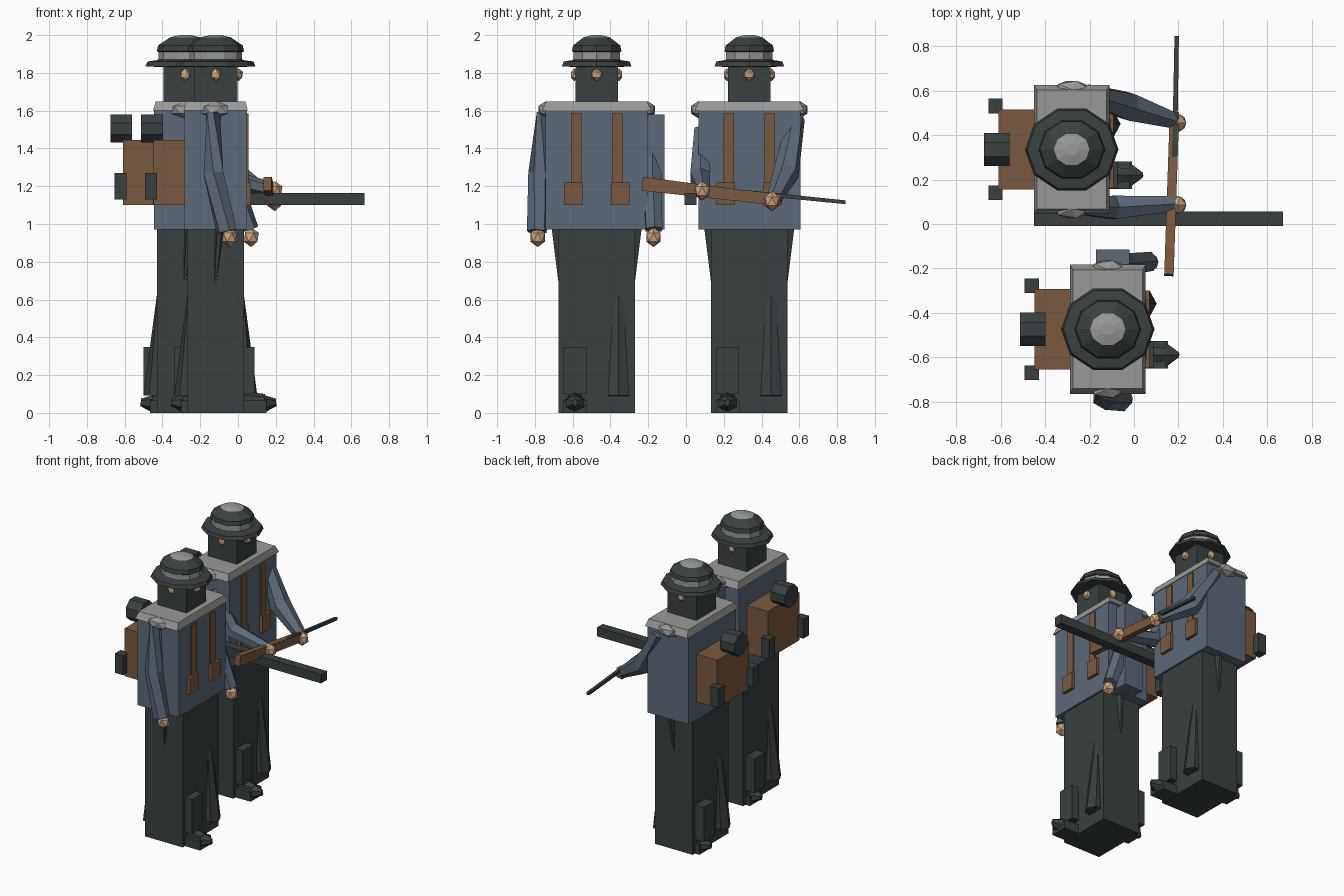
import bpy, bmesh, math
from mathutils import Vector, Matrix

cube = bpy.data.objects.get("Cube")
if cube:
    bpy.data.objects.remove(cube, do_unlink=True)


def material(name, rgb):
    lin = [((c / 255 + 0.055) / 1.055) ** 2.4 for c in rgb] + [1]
    m = bpy.data.materials.new(name)
    m.use_nodes = True
    m.diffuse_color = lin
    m.node_tree.nodes["Principled BSDF"].inputs["Base Color"].default_value = lin
    return m


BLUE = material("blue_grey_cloth", (93, 106, 120))
DARK = material("dark_green_grey", (57, 65, 64))
BROWN = material("brown_leather", (122, 90, 63))
GREY = material("light_grey", (153, 153, 151))
SKIN = material("skin", (205, 165, 126))


def finish(name, bm, *mats):
    bmesh.ops.recalc_face_normals(bm, faces=bm.faces)
    me = bpy.data.meshes.new(name)
    bm.to_mesh(me)
    bm.free()
    for m in mats:
        me.materials.append(m)
    ob = bpy.data.objects.new(name, me)
    bpy.context.collection.objects.link(ob)
    return ob


def box(name, x, y, z, mat, top=1.0):
    """Box from three (min, max) ranges; top scales the upper face."""
    bm = bmesh.new()
    bmesh.ops.create_cube(bm, size=1)
    for v in bm.verts:
        k = top if v.co.z > 0 else 1
        v.co = [(a + b) / 2 + c * s * (b - a) for (a, b), c, s in zip((x, y, z), v.co, (k, k, 1))]
    return finish(name, bm, mat)


def blob(name, loc, size, mat):
    bm = bmesh.new()
    bmesh.ops.create_icosphere(bm, subdivisions=1, radius=1,
                               matrix=Matrix.Translation(loc) @ Matrix.Diagonal((*size, 1)))
    return finish(name, bm, mat)


def tube(name, points, radii, mat, sides=6):
    """Faceted tube through the points; each radius is (across, upward)."""
    bm = bmesh.new()
    pts = [Vector(p) for p in points]
    rings = []
    for i, (p, (rx, ry)) in enumerate(zip(pts, radii)):
        d = pts[min(i + 1, len(pts) - 1)] - pts[max(i - 1, 0)]
        q = d.to_track_quat('Z', 'Y')
        ring = []
        for k in range(sides):
            a = math.tau * (k + 0.5) / sides
            ring.append(bm.verts.new(p + q @ Vector((rx * math.cos(a), ry * math.sin(a), 0))))
        rings.append(ring)
    for a, b in zip(rings, rings[1:]):
        for k in range(sides):
            n = (k + 1) % sides
            bm.faces.new((a[k], a[n], b[n], b[k]))
    bm.faces.new(rings[0])
    bm.faces.new(rings[-1])
    return finish(name, bm, mat)


def helmet(name, cx, cy, sides=10):
    # Brim, recessed band, dome and pale crown, all turned from one profile
    profile = [(.12, 1.83), (.21, 1.835), (.2, 1.86), (.15, 1.867), (.14, 1.872),
               (.14, 1.91), (.15, 1.915), (.143, 1.945), (.08, 1.988), (.03, 2.0)]
    bm = bmesh.new()
    rings = [[bm.verts.new((cx + r * math.cos(math.tau * k / sides),
                            cy + .92 * r * math.sin(math.tau * k / sides), z))
              for k in range(sides)] for r, z in profile]
    band = []
    for i, (a, b) in enumerate(zip(rings, rings[1:])):
        for k in range(sides):
            n = (k + 1) % sides
            f = bm.faces.new((a[k], a[n], b[n], b[k]))
            f.material_index = 1 if i == 8 else 0
            if i == 4:
                band.append(f)
    bm.faces.new(rings[-1]).material_index = 1
    bm.faces.new(rings[0])
    bmesh.ops.inset_individual(bm, faces=band, thickness=.006)
    for f in band:
        f.material_index = 1
    return finish(name, bm, DARK, GREY)


def foot(name, cx, cy, tip):
    # Boot with a pointed toe, low ridge and shin piece
    s = 1 if tip > 0 else -1
    root = cx + .12 * s
    end = cx + tip
    box(name + "_sole", sorted((root, end - .05 * s)), (cy - .062, cy + .062), (0, .065), DARK)
    tube(name + "_toe", [(end - .06 * s, cy, .05), (end, cy, .055)],
         [(.062, .045), (.012, .02)], DARK)
    tube(name + "_ridge", [(root, cy, .07), (end - .06 * s, cy, .07)],
         [(.045, .05), (.035, .03)], DARK)
    box(name + "_shin", (cx + .175 * s - .045, cx + .175 * s + .03),
        (cy - .06, cy + .06), (.1, .35), DARK)


def soldier(tag, cx, cy):
    # Trousers and tunic
    box(tag + "_trousers", (cx - .15, cx + .15), (cy - .203, cy + .203), (0, .98), DARK)
    box(tag + "_tunic", (cx - .165, cx + .165), (cy - .27, cy + .27), (.97, 1.61), BLUE)
    box(tag + "_shoulder_cape", (cx - .17, cx + .17), (cy - .29, cy + .29), (1.6, 1.648), GREY, .92)

    # Head, ears, nose and helmet
    box(tag + "_head", (cx - .115, cx + .115), (cy - .112, cy + .112), (1.64, 1.85), DARK)
    blob(tag + "_nose", (cx + .122, cy, 1.79), (.025, .032, .034), SKIN)
    helmet(tag + "_helmet", cx, cy)

    for s, side in ((1, "left"), (-1, "right")):
        blob(f"{tag}_{side}_ear", (cx, cy + s * .118, 1.79), (.028, .02, .034), SKIN)
        blob(f"{tag}_{side}_epaulette", (cx, cy + s * .27, 1.605), (.085, .045, .045), GREY)
        # Chest straps and belt pouches
        y = cy + s * .108
        box(f"{tag}_{side}_strap", (cx + .16, cx + .174), (y - .028, y + .028), (1.2, 1.585), BROWN)
        y = cy + s * .125
        box(f"{tag}_{side}_pouch", (cx + .16, cx + .187), (y - .049, y + .049), (1.1, 1.22), BROWN)
        y = cy + s * .195
        box(f"{tag}_{side}_flask", (cx - .375, cx - .31), (y - .033, y + .033), (1.13, 1.27), DARK)
        # Trouser folds that flare out at front and back
        tube(f"{tag}_{side}_trouser_fold", [(cx + s * .14, cy + s * .115, .62),
             (cx + s * .16, cy + s * .115, .09)], [(.03, .01), (.065, .06)], DARK)
        tube(f"{tag}_{side}_hip_fold", [(cx + .02, cy + s * .195, .98),
             (cx, cy + s * .195, .7)], [(.05, .025), (.01, .01)], DARK)

    # Backpack and round bedroll
    box(tag + "_backpack", (cx - .33, cx - .16), (cy - .18, cy + .18), (1.1, 1.445), BROWN)
    tube(tag + "_bedroll", [(cx - .395, cy, 1.505), (cx - .28, cy, 1.505)],
         [(.081, .081)] * 2, DARK, 8)

    # Striding feet
    foot(tag + "_front_foot", cx, cy - .115, .32)
    foot(tag + "_back_foot", cx, cy + .115, -.235)


def arm(name, points, widths, hand):
    tube(name + "_sleeve", points, [(w, w) for w in widths], BLUE)
    blob(name + "_hand", hand, (.045, .045, .052), SKIN)


soldier("rear_soldier", -.28, .335)
soldier("near_soldier", -.118, -.473)

# Hanging arms of the near soldier
arm("near_right_arm", [(-.13, -.75, 1.59), (-.13, -.775, 1.27), (-.06, -.79, .96)],
    (.04, .06, .055), (-.045, -.785, .93))
box("near_left_upper_sleeve", (-.17, -.02), (-.21, -.115), (.97, 1.58), BLUE)
arm("near_left_arm", [(-.1, -.18, 1.5), (-.04, -.18, 1.25), (.06, -.17, .97)],
    (.045, .055, .05), (.07, -.172, .93))

# Bent arms of the rear soldier
arm("rear_left_arm", [(-.2, .585, 1.56), (-.03, .53, 1.27), (.18, .465, 1.13)],
    (.045, .07, .04), (.195, .455, 1.12))
arm("rear_right_arm", [(-.25, .08, 1.5), (-.1, .075, 1.25), (.18, .09, 1.18)],
    (.04, .06, .04), (.195, .085, 1.175))

# Long carried beam
box("carried_beam", (-.45, .67), (-.008, .056), (1.1, 1.165), DARK)

# Rifle: wooden stock and thin barrel
tube("rifle_stock", [(.157, -.23, 1.213), (.182, .5, 1.125)],
     [(.03, .052), (.03, .04)], BROWN, 4)
tube("rifle_barrel", [(.182, .3, 1.17), (.192, .845, 1.115)], [(.016, .016), (.014, .014)], DARK, 4)
